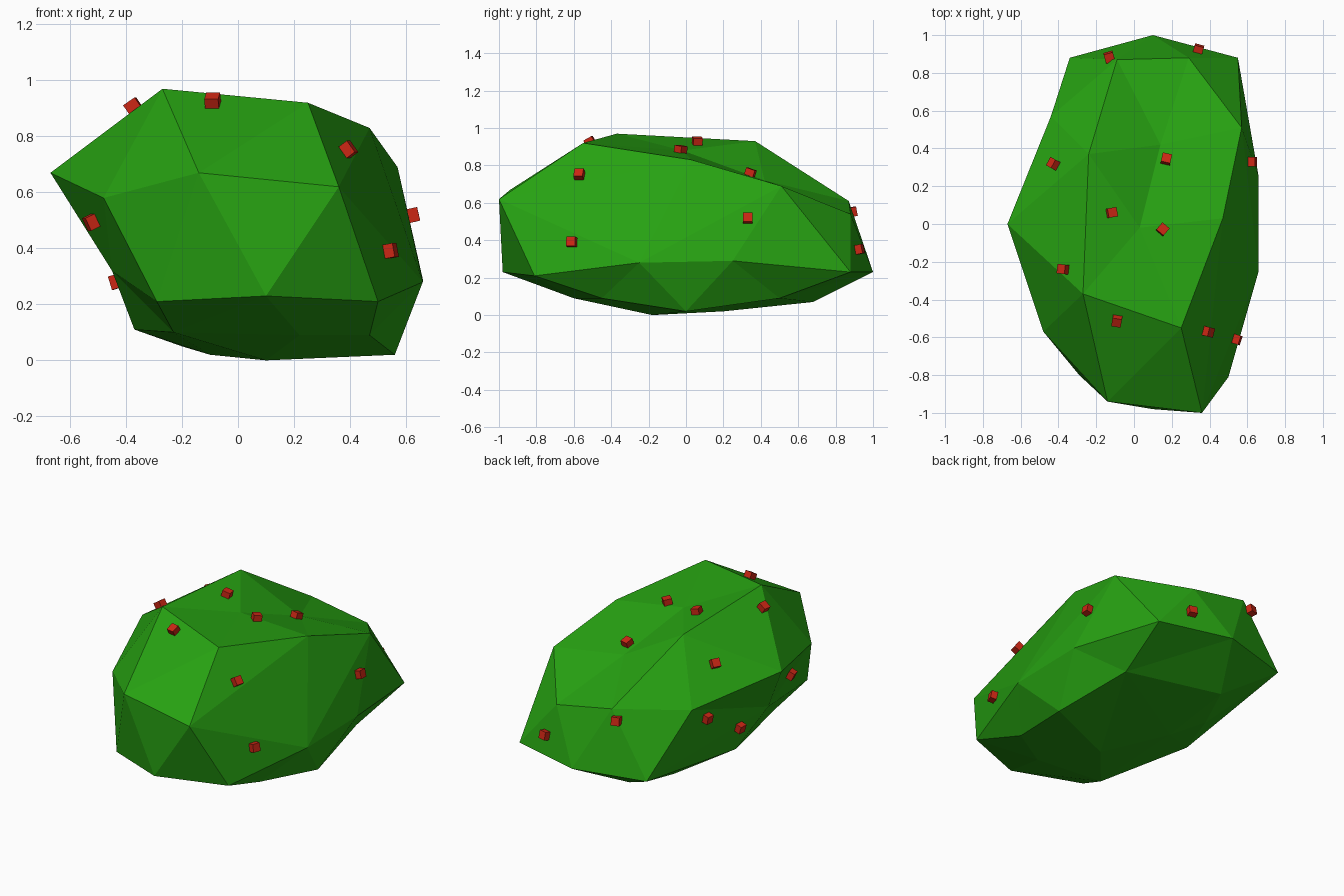
import bpy
import bmesh
from mathutils import Vector
from mathutils.bvhtree import BVHTree

cube = bpy.data.objects.get("Cube")
if cube:
    bpy.data.objects.remove(cube, do_unlink=True)


def make_material(name, colour):
    mat = bpy.data.materials.new(name)
    mat.use_nodes = True
    mat.diffuse_color = colour
    mat.node_tree.nodes["Principled BSDF"].inputs["Base Color"].default_value = colour
    return mat


def add_object(name, bm, material):
    mesh = bpy.data.meshes.new(name)
    bm.to_mesh(mesh)
    mesh.materials.append(material)
    obj = bpy.data.objects.new(name, mesh)
    bpy.context.collection.objects.link(obj)
    return obj


leaf_green = make_material("leaf green", (0.02, 0.36, 0.006, 1))
berry_red = make_material("berry red", (0.6, 0.02, 0.007, 1))

# Corners of the faceted bush, from the crown down to the underside
crown = [
    (-.27, -.37, .97), (.25, -.55, .92), (-.24, .37, .93), (.47, .03, .83),
    (.03, -.02, .88), (.14, .42, .72), (.57, .51, .69),
]
shoulder = [
    (-.14, -.94, .67), (.36, -1, .62), (-.48, -.57, .58), (-.67, 0, .67),
    (-.44, .57, .58), (-.09, .87, .61), (.29, .88, .54),
]
skirt = [
    (.1, 1, .23), (.55, .88, .23), (-.34, .88, .22), (.66, -.25, .28),
    (.66, .25, .29), (.5, -.81, .21), (.1, -.98, .23), (-.29, -.8, .21),
    (-.45, -.18, .32),
]
underside = [
    (.56, 0, .02), (.1, -.18, 0), (-.1, .2, .02), (-.37, .03, .11),
    (-.23, -.57, .1), (.47, -.45, .09), (.22, -.6, .09), (.48, .5, .09),
    (-.2, .4, .05), (-.08, .68, .07),
]

# Bush: wrap the corners as directions on a ball, then move each one into place,
# so that the shallow dents are kept
centre = Vector((0, 0, .47))
radii = Vector((.65, 1, .5))
bush = bmesh.new()
home = {}
for corner in crown + shoulder + skirt + underside:
    offset = Vector(corner) - centre
    ray = Vector(a / b for a, b in zip(offset, radii))
    home[bush.verts.new(ray.normalized())] = Vector(corner)
bmesh.ops.convex_hull(bush, input=bush.verts[:])
for vert, place in home.items():
    vert.co = place
bmesh.ops.recalc_face_normals(bush, faces=bush.faces[:])
surface = BVHTree.FromBMesh(bush)
add_object("bush", bush, leaf_green)

# Berries: little blocks half sunk into the nearest facet
berries = [
    (-.09, -.51, .92), (.39, -.57, .75), (.54, -.61, .39), (.63, .33, .52),
    (-.53, -.31, .49), (-.44, .08, .28), (-.37, -.24, .9), (-.12, .06, .92),
    (.15, -.03, .87), (.17, .34, .75), (-.43, .32, .78), (-.13, .88, .55),
    (.34, .92, .35), (-.42, .42, .48),
]
for number, spot in enumerate(berries):
    point, normal, _, _ = surface.find_nearest(Vector(spot))
    berry = bmesh.new()
    bmesh.ops.create_cube(berry, size=.05)
    obj = add_object(f"berry_{number + 1}", berry, berry_red)
    obj.location = point + normal * .012
    obj.rotation_euler = normal.to_track_quat("Z", "Y").to_euler()
    berry.free()
bush.free()
